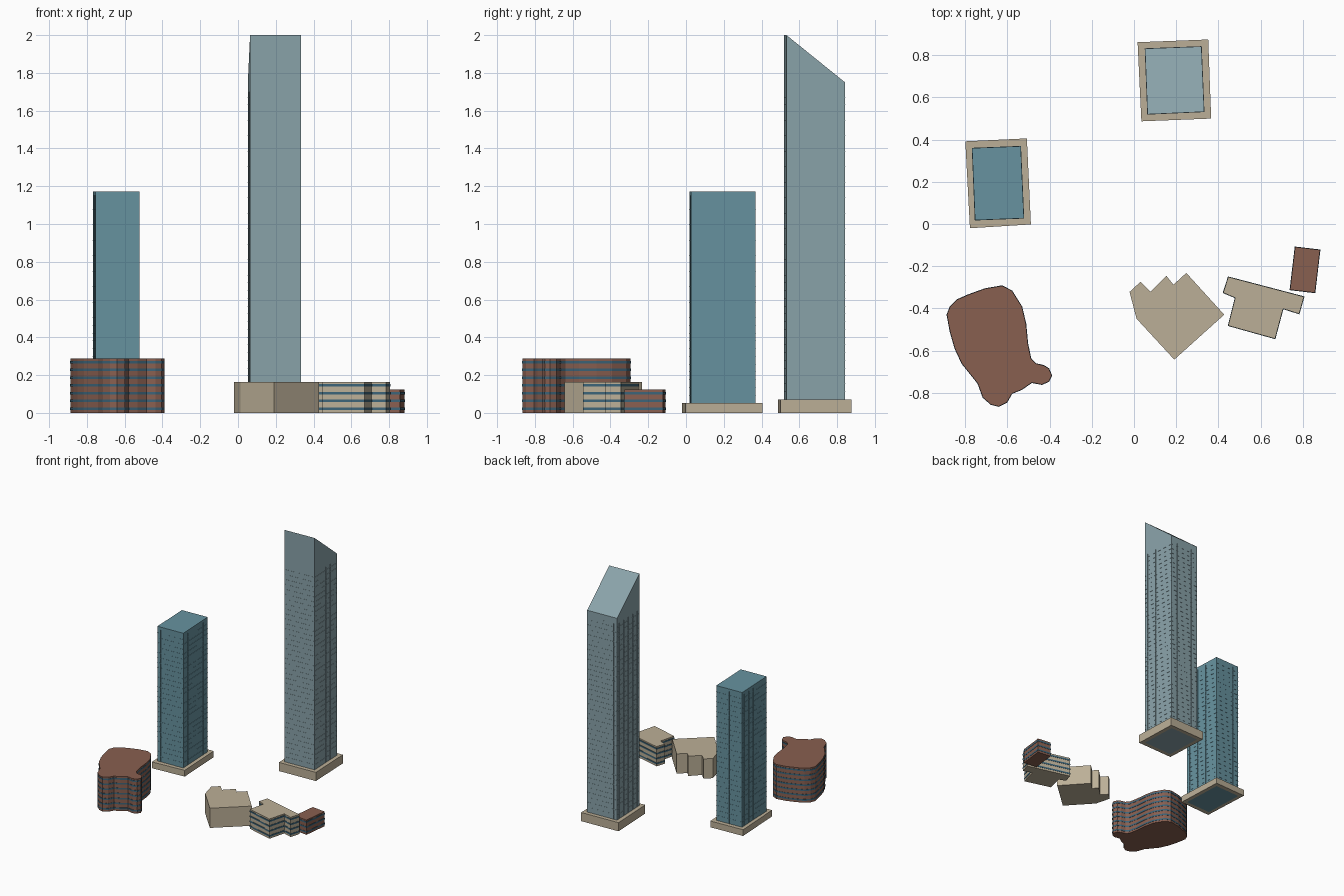
import bpy, bmesh
from mathutils import Vector

if "Cube" in bpy.data.objects:
    bpy.data.objects.remove(bpy.data.objects["Cube"])

FLOOR = 0.041


def material(name, r, g, b):
    m = bpy.data.materials.new(name)
    m.diffuse_color = (r, g, b, 1)
    m.use_nodes = True
    m.node_tree.nodes["Principled BSDF"].inputs["Base Color"].default_value = m.diffuse_color
    return m


BROWN = material("brick", 0.25, 0.115, 0.08)
BEIGE = material("stone", 0.50, 0.43, 0.31)
TEAL = material("teal_glass", 0.136, 0.29, 0.35)
GREY = material("grey_glass", 0.254, 0.366, 0.402)
BAND = material("window_glass", 0.045, 0.127, 0.19)


def outline(points):
    """Footprint as vectors, counter-clockwise."""
    p = [Vector(q) for q in points]
    area = sum(a.x * b.y - b.x * a.y for a, b in zip(p, p[1:] + p[:1]))
    return p if area > 0 else p[::-1]


def offset(p, d):
    """Mitred offset of a footprint, outward for positive d."""
    out = []
    for i, v in enumerate(p):
        e1 = (v - p[i - 1]).normalized()
        e2 = (p[(i + 1) % len(p)] - v).normalized()
        n1, n2 = Vector((e1.y, -e1.x)), Vector((e2.y, -e2.x))
        out.append(v + (n1 + n2) * d / max(1 + n1.dot(n2), 0.3))
    return out


def prism(bm, p, z0, top):
    """Closed extrusion; top is a height or a function of the corner."""
    h = top if callable(top) else (lambda v: top)
    lo = [bm.verts.new((v.x, v.y, z0)) for v in p]
    hi = [bm.verts.new((v.x, v.y, h(v))) for v in p]
    n = len(p)
    for i in range(n):
        j = (i + 1) % n
        bm.faces.new((lo[i], lo[j], hi[j], hi[i]))
    bm.faces.new(lo[::-1])
    bm.faces.new(hi)


def ring(bm, outer, inner, z0, z1):
    """Hollow extrusion between two matching footprints."""
    loops = [[bm.verts.new((v.x, v.y, z)) for v in p]
             for p, z in ((outer, z0), (outer, z1), (inner, z1), (inner, z0))]
    n = len(outer)
    for k in range(4):
        a, b = loops[k], loops[(k + 1) % 4]
        for i in range(n):
            j = (i + 1) % n
            bm.faces.new((a[i], a[j], b[j], b[i]))


def finish(bm, name, mat):
    bmesh.ops.recalc_face_normals(bm, faces=bm.faces[:])
    me = bpy.data.meshes.new(name)
    bm.to_mesh(me)
    bm.free()
    me.materials.append(mat)
    ob = bpy.data.objects.new(name, me)
    bpy.context.collection.objects.link(ob)


def block(name, points, floors, mat, banded=True):
    """Low building with a window strip round every floor."""
    p = outline(points)
    bm = bmesh.new()
    prism(bm, p, 0, floors * FLOOR)
    finish(bm, name, mat)
    if banded:
        bm = bmesh.new()
        for f in range(floors):
            z = f * FLOOR + 0.016
            ring(bm, offset(p, 0.002), offset(p, -0.001), z, z + 0.013)
        finish(bm, name + "_windows", BAND)


def tower(name, shaft, base, base_h, top, grid_top, mat):
    """Glass shaft, podium around its foot and a fine facade grid."""
    s, b = outline(shaft), outline(base)
    bm = bmesh.new()
    prism(bm, s, 0, top)
    finish(bm, name + "_shaft", mat)
    bm = bmesh.new()
    ring(bm, b, s, 0, base_h)
    finish(bm, name + "_podium", BEIGE)
    # floor lines
    bm = bmesh.new()
    out, inn = offset(s, 0.0012), offset(s, -0.001)
    z = base_h + FLOOR
    while z < grid_top:
        ring(bm, out, inn, z, z + 0.002)
        z += FLOOR
    # vertical mullions
    for a, c in zip(s, s[1:] + s[:1]):
        d = (c - a).normalized()
        n = Vector((d.y, -d.x)) * 0.0011
        count = round((c - a).length / 0.03)
        for i in range(1, count):
            m = a.lerp(c, i / count)
            w = d * 0.0009
            prism(bm, [m - w - n, m - w + n, m + w + n, m + w - n],
                  base_h, grid_top)
    finish(bm, name + "_facade_grid", mat)


# tall tower with sloped roof
tower("tall_tower",
      [(0.052, 0.832), (0.320, 0.842), (0.333, 0.532), (0.064, 0.520)],
      [(0.017, 0.862), (0.352, 0.875), (0.366, 0.500), (0.035, 0.487)],
      0.072, lambda v: 2.0 if v.y < 0.6 else 1.75, 1.70, GREY)

# short flat-roofed tower
tower("short_tower",
      [(-0.768, 0.360), (-0.537, 0.369), (-0.522, 0.027), (-0.754, 0.018)],
      [(-0.800, 0.392), (-0.508, 0.406), (-0.489, -0.002), (-0.778, -0.020)],
      0.052, 1.172, 1.15, TEAL)

# curved brick building
block("curved_building",
      [(-.872, -.392), (-.887, -.430), (-.872, -.511), (-.849, -.591),
       (-.816, -.662), (-.778, -.709), (-.740, -.757), (-.716, -.823),
       (-.678, -.856), (-.641, -.865), (-.603, -.846), (-.579, -.804),
       (-.532, -.785), (-.485, -.752), (-.437, -.761), (-.404, -.747),
       (-.390, -.719), (-.404, -.686), (-.428, -.671), (-.466, -.662),
       (-.489, -.638), (-.504, -.567), (-.513, -.473), (-.532, -.392),
       (-.579, -.317), (-.626, -.293), (-.707, -.307), (-.787, -.336),
       (-.839, -.359)], 7, BROWN)

# plain stone hall with stepped back
block("stone_hall",
      [(-.021, -.322), (.031, -.274), (.078, -.322), (.154, -.246),
       (.187, -.288), (.248, -.232), (.428, -.430), (.191, -.643),
       (.012, -.449)], 4, BEIGE, banded=False)

# winged stone office
block("stone_office",
      [(.447, -.251), (.806, -.345), (.783, -.426), (.707, -.402),
       (.669, -.544), (.447, -.482), (.480, -.350), (.423, -.326)], 4, BEIGE)

# small brick annex
block("brick_annex",
      [(.764, -.109), (.882, -.123), (.858, -.326), (.740, -.312)], 3, BROWN)
